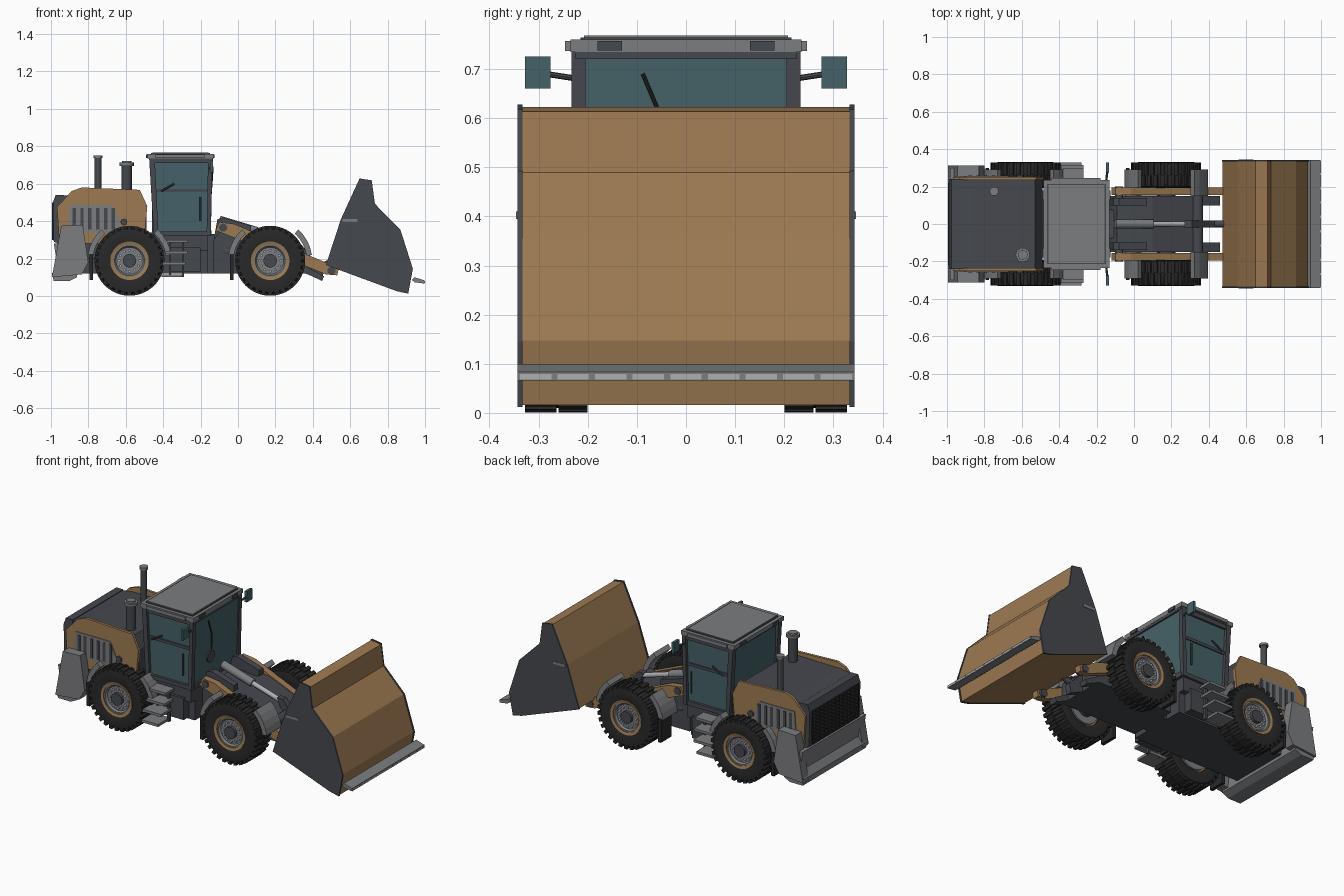
import bpy, bmesh, math
from mathutils import Vector, Matrix


def material(name, rgb):
    m = bpy.data.materials.new(name)
    m.diffuse_color = (*rgb, 1)
    return m


TAN = material("ochre paint", (0.34, 0.195, 0.085))
DARK = material("charcoal metal", (0.060, 0.065, 0.076))
GREY = material("mid grey metal", (0.20, 0.205, 0.215))
BLACK = material("black rubber", (0.022, 0.022, 0.022))
GLASS = material("teal glass", (0.060, 0.122, 0.138))
CHROME = material("pale steel", (0.42, 0.43, 0.44))


def finish(name, bm, mat, mirror=False, smooth=False):
    bmesh.ops.recalc_face_normals(bm, faces=bm.faces)
    me = bpy.data.meshes.new(name)
    bm.to_mesh(me)
    bm.free()
    me.materials.append(mat)
    ob = bpy.data.objects.new(name, me)
    bpy.context.collection.objects.link(ob)
    if mirror:
        ob.modifiers.new("mirror", "MIRROR").use_axis = (False, True, False)
    if smooth:
        bpy.ops.object.select_all(action="DESELECT")
        bpy.context.view_layer.objects.active = ob
        ob.select_set(True)
        bpy.ops.object.shade_smooth_by_angle(angle=math.radians(35))
    return ob


def add_prism(bm, pts, y0, y1):
    a = [bm.verts.new((x, y0, z)) for x, z in pts]
    b = [bm.verts.new((x, y1, z)) for x, z in pts]
    n = len(pts)
    bm.faces.new(a)
    bm.faces.new(b[::-1])
    for i in range(n):
        bm.faces.new((a[i], b[i], b[(i + 1) % n], a[(i + 1) % n]))


def prism(name, pts, y0, y1, mat, mirror=False):
    bm = bmesh.new()
    add_prism(bm, pts, y0, y1)
    return finish(name, bm, mat, mirror)


def boxes(name, items, mat, mirror=False):
    bm = bmesh.new()
    for x0, x1, y0, y1, z0, z1 in items:
        add_prism(bm, [(x0, z0), (x1, z0), (x1, z1), (x0, z1)], y0, y1)
    return finish(name, bm, mat, mirror)


def rods(name, items, mat, mirror=False, seg=16):
    """Cylinders given as (start, end, radius)."""
    bm = bmesh.new()
    for p, q, r in items:
        p, q = Vector(p), Vector(q)
        d = q - p
        m = Matrix.Translation((p + q) / 2) @ d.to_track_quat("Z", "Y").to_matrix().to_4x4()
        bmesh.ops.create_cone(bm, cap_ends=True, segments=seg, radius1=r, radius2=r,
                              depth=d.length, matrix=m)
    return finish(name, bm, mat, mirror, True)


def lathe(name, prof, cx, cz, mat, seg=40):
    """Turn a closed (radius, y) profile about a wheel axle."""
    bm = bmesh.new()
    rings = [[bm.verts.new((cx + r * math.cos(t), y, cz + r * math.sin(t))) for r, y in prof]
             for t in (2 * math.pi * i / seg for i in range(seg))]
    n = len(prof)
    for i in range(seg):
        a, b = rings[i], rings[(i + 1) % seg]
        for j in range(n):
            k = (j + 1) % n
            bm.faces.new((a[j], b[j], b[k], a[k]))
    return finish(name, bm, mat, True, True)


def polar(cx, cz, r, deg):
    return (cx + r * math.cos(math.radians(deg)), cz + r * math.sin(math.radians(deg)))


# Wheels, treads, hubs, fenders, mud flaps
for tag, cx in (("rear", -0.58), ("front", 0.172)):
    cz = 0.188
    lathe(tag + "_tyre", [(0.10, 0.20), (0.14, 0.192), (0.168, 0.197), (0.178, 0.212), (0.178, 0.312),
                          (0.168, 0.327), (0.14, 0.332), (0.10, 0.324)], cx, cz, BLACK)
    bm = bmesh.new()
    for i in range(30):
        a = i * 12
        for y0, y1, s in ((0.2, 0.26, 0), (0.264, 0.328, 6)):
            add_prism(bm, [polar(cx, cz, 0.168, a + s - 4), polar(cx, cz, 0.187, a + s - 3),
                           polar(cx, cz, 0.187, a + s + 3), polar(cx, cz, 0.168, a + s + 4)], y0, y1)
    finish(tag + "_treads", bm, BLACK, True)
    lathe(tag + "_rim", [(0.088, 0.21), (0.103, 0.21), (0.103, 0.326), (0.088, 0.322)], cx, cz, TAN)
    lathe(tag + "_hub", [(0.002, 0.20), (0.09, 0.20), (0.09, 0.316), (0.08, 0.316), (0.072, 0.306),
                         (0.002, 0.306)], cx, cz, GREY)
    rods(tag + "_hub_cap", [((cx, 0.30, cz), (cx, 0.324, cz), 0.036)], DARK, True, 24)
    nuts = [polar(cx, cz, 0.056, i * 30) for i in range(12)]
    rods(tag + "_nuts", [((x, 0.30, z), (x, 0.315, z), 0.008) for x, z in nuts], CHROME, True, 6)
    rods(tag + "_axle", [((cx, -0.21, cz), (cx, 0.21, cz), 0.05)], DARK)
    bm = bmesh.new()
    for a0, a1 in ((8, 48), (132, 172)):
        arc = [a0 + (a1 - a0) * i / 4 for i in range(5)]
        add_prism(bm, [polar(cx, cz, 0.196, a) for a in arc] +
                  [polar(cx, cz, 0.225, a) for a in arc[::-1]], 0.15, 0.292)
    finish(tag + "_fender", bm, GREY, True)
    boxes(tag + "_mud_flap", [(cx - 0.215, cx - 0.195, 0.20, 0.30, 0.085, 0.225)], BLACK, True)

# Bucket: closed folded skin, side plates, cutting edge
bucket = [(0.65, 0.628), (0.715, 0.618), (0.732, 0.492), (0.868, 0.355), (0.935, 0.145),
          (0.91, 0.012), (0.85, 0.025), (0.47, 0.165), (0.55, 0.41)]
prism("bucket_skin", [(0.7 + (x - 0.7) * 0.985, 0.3 + (z - 0.3) * 0.985) for x, z in bucket],
      -0.334, 0.334, TAN)
prism("bucket_side", bucket, 0.333, 0.343, DARK, True)
prism("cutting_edge", [(0.93, 0.085), (0.943, 0.1), (0.998, 0.083), (0.998, 0.066), (0.945, 0.073)],
      -0.343, 0.343, GREY)
boxes("edge_teeth", [(0.99, 1.0, y - 0.032, y + 0.032, 0.068, 0.079)
                     for y in (-0.306 + 0.0765 * i for i in range(9))], CHROME)
boxes("side_wear_strip", [(0.56, 0.64, 0.342, 0.346, 0.395, 0.41)], GREY, True)

# Lift arms, tilt linkage and cylinders
prism("lift_arm", [(-0.12, 0.35), (-0.1, 0.395), (-0.02, 0.385), (0.25, 0.27), (0.54, 0.15),
                   (0.53, 0.11), (0.47, 0.115), (0.22, 0.215)], 0.155, 0.195, TAN, True)
rods("arm_pins", [((-0.08, 0.14, 0.365), (-0.08, 0.2, 0.365), 0.022),
                  ((0.5, 0.14, 0.135), (0.5, 0.2, 0.135), 0.022)], DARK, True)
rods("arm_cross_tube", [((0.34, -0.16, 0.225), (0.34, 0.16, 0.225), 0.03)], DARK)
rods("tilt_cylinder", [((-0.1, 0, 0.405), (0.1, 0, 0.345), 0.024)], GREY)
rods("tilt_rod", [((0.1, 0, 0.345), (0.3, 0, 0.285), 0.014)], CHROME)
prism("tilt_lever", [(0.27, 0.31), (0.31, 0.31), (0.4, 0.2), (0.46, 0.14), (0.45, 0.085), (0.36, 0.12)],
      -0.018, 0.018, DARK)
rods("tilt_link", [((0.4, 0, 0.14), (0.5, 0, 0.18), 0.018)], DARK)
rods("lift_cylinder", [((-0.08, 0.125, 0.24), (0.18, 0.125, 0.21), 0.028)], DARK, True)
prism("tower_ear", [(-0.13, 0.3), (-0.11, 0.41), (-0.08, 0.42), (0.07, 0.375), (0.07, 0.34)],
      0.10, 0.14, DARK, True)
prism("lower_link", [(0.33, 0.135), (0.45, 0.08), (0.46, 0.105), (0.36, 0.16)], 0.10, 0.15, DARK, True)

# Frames
prism("front_frame", [(-0.13, 0.12), (-0.13, 0.3), (-0.09, 0.35), (0.1, 0.33), (0.37, 0.22),
                      (0.37, 0.12)], -0.15, 0.15, DARK)
boxes("rear_frame", [(-0.93, -0.16, -0.18, 0.18, 0.12, 0.3), (-0.47, -0.16, -0.215, 0.215, 0.24, 0.34),
                     (-0.36, -0.2, -0.23, 0.23, 0.13, 0.26)], DARK)
rods("pivot", [((-0.14, 0, 0.12), (-0.14, 0, 0.33), 0.08)], DARK)

# Steps beneath the cab doors
boxes("steps", [(-0.38, -0.27, 0.22, 0.30, 0.285, 0.30), (-0.39, -0.27, 0.22, 0.315, 0.225, 0.24),
                (-0.40, -0.28, 0.22, 0.33, 0.165, 0.18), (-0.41, -0.3, 0.22, 0.33, 0.10, 0.115)], GREY, True)
boxes("step_hangers", [(x, x + 0.012, 0.225, 0.245, 0.10, 0.29) for x in (-0.37, -0.3)], DARK, True)

# Engine hood: recessed dark core between painted side panels
prism("hood_core", [(-0.965, 0.2), (-0.975, 0.53), (-0.86, 0.545), (-0.53, 0.55), (-0.49, 0.48),
                    (-0.49, 0.2)], -0.238, 0.238, DARK)
prism("hood_side", [(-0.955, 0.28), (-0.968, 0.475), (-0.89, 0.56), (-0.835, 0.58), (-0.525, 0.567),
                    (-0.485, 0.48), (-0.498, 0.34), (-0.52, 0.28)], 0.236, 0.252, TAN, True)
prism("vent_panel", [(-0.91, 0.34), (-0.9, 0.485), (-0.67, 0.485), (-0.63, 0.40), (-0.63, 0.34)],
      0.25, 0.257, GREY, True)
boxes("vent_slots", [(x, x + 0.018, 0.255, 0.26, 0.355, 0.47)
                     for x in (-0.885 + 0.042 * i for i in range(6))], DARK, True)
rods("fuel_cap", [((-0.61, 0.24, 0.395), (-0.61, 0.262, 0.395), 0.018)], DARK, True)
prism("rear_grille", [(-0.96, 0.28), (-0.985, 0.29), (-0.99, 0.5), (-0.975, 0.54), (-0.93, 0.54),
                      (-0.93, 0.28)], -0.24, 0.24, DARK)
boxes("grille_bars", [(-0.995, -0.984, -0.22, 0.22, z, z + 0.008) for z in
                      (0.3 + 0.021 * i for i in range(10))] +
      [(-0.995, -0.984, y - 0.004, y + 0.004, 0.3, 0.5) for y in
       (-0.216 + 0.036 * i for i in range(13))], BLACK)

# Exhaust and air intake
rods("exhaust", [((-0.748, 0.175, 0.53), (-0.748, 0.175, 0.74), 0.018)], DARK)
rods("exhaust_cap", [((-0.748, 0.175, 0.738), (-0.748, 0.175, 0.752), 0.024)], GREY)
rods("intake", [((-0.595, -0.165, 0.53), (-0.595, -0.165, 0.70), 0.027)], DARK)
rods("intake_cap", [((-0.595, -0.165, 0.695), (-0.595, -0.165, 0.712), 0.038),
                    ((-0.595, -0.165, 0.712), (-0.595, -0.165, 0.722), 0.026)], GREY)

# Counterweight: low cross block and tall side wings
prism("counterweight", [(-0.985, 0.08), (-0.995, 0.12), (-0.965, 0.16), (-0.985, 0.28), (-0.88, 0.28),
                        (-0.86, 0.1), (-0.9, 0.08)], -0.30, 0.30, GREY)
prism("weight_wing", [(-0.995, 0.10), (-0.945, 0.375), (-0.83, 0.38), (-0.8, 0.18), (-0.835, 0.115)],
      0.255, 0.312, GREY, True)

# Cab: glass block, pillars, sills, roof
prism("cab_glass", [(-0.45, 0.33), (-0.455, 0.735), (-0.142, 0.735), (-0.155, 0.33)], -0.215, 0.215, GLASS)
prism("front_pillar", [(-0.168, 0.32), (-0.16, 0.735), (-0.136, 0.735), (-0.146, 0.32)], 0.205, 0.233, DARK, True)
prism("rear_pillar", [(-0.45, 0.32), (-0.475, 0.735), (-0.445, 0.735), (-0.425, 0.32)], 0.20, 0.233, DARK, True)
boxes("door_rails", [(-0.45, -0.15, 0.21, 0.228, 0.71, 0.74), (-0.45, -0.15, 0.21, 0.222, 0.555, 0.572),
                     (-0.45, -0.15, 0.21, 0.23, 0.32, 0.345)], DARK, True)
boxes("cab_sills", [(-0.165, -0.143, -0.215, 0.215, 0.32, 0.35), (-0.165, -0.133, -0.225, 0.225, 0.72, 0.737),
                    (-0.46, -0.44, -0.215, 0.215, 0.32, 0.48), (-0.47, -0.44, -0.225, 0.225, 0.72, 0.737)], DARK)
rods("door_handle", [((-0.41, 0.235, 0.56), (-0.34, 0.235, 0.60), 0.005),
                     ((-0.2, 0.235, 0.40), (-0.2, 0.235, 0.53), 0.005)], DARK, True, 8)
boxes("roof", [(-0.485, -0.132, -0.235, 0.235, 0.735, 0.76), (-0.44, -0.18, -0.246, 0.246, 0.737, 0.757)], GREY)
boxes("roof_rim", [(-0.465, -0.15, -0.215, 0.215, 0.755, 0.764)], DARK)
boxes("roof_panel", [(-0.458, -0.157, -0.208, 0.208, 0.76, 0.768)], GREY)
boxes("roof_lamps", [(-0.135, -0.125, 0.13, 0.18, 0.738, 0.757), (-0.492, -0.482, 0.13, 0.18, 0.738, 0.757)],
      DARK, True)
rods("wiper", [((-0.14, -0.05, 0.60), (-0.134, -0.088, 0.69), 0.004),
               ((-0.148, -0.04, 0.5), (-0.14, -0.05, 0.60), 0.004)], BLACK, seg=8)
rods("steering_disc", [((-0.152, -0.05, 0.46), (-0.143, -0.05, 0.46), 0.035)], DARK)

# Mirrors
rods("mirror_arm", [((-0.15, 0.22, 0.68), (-0.142, 0.285, 0.69), 0.006)], DARK, True, 8)
boxes("mirror_case", [(-0.15, -0.135, 0.276, 0.328, 0.66, 0.725)], GLASS, True)
